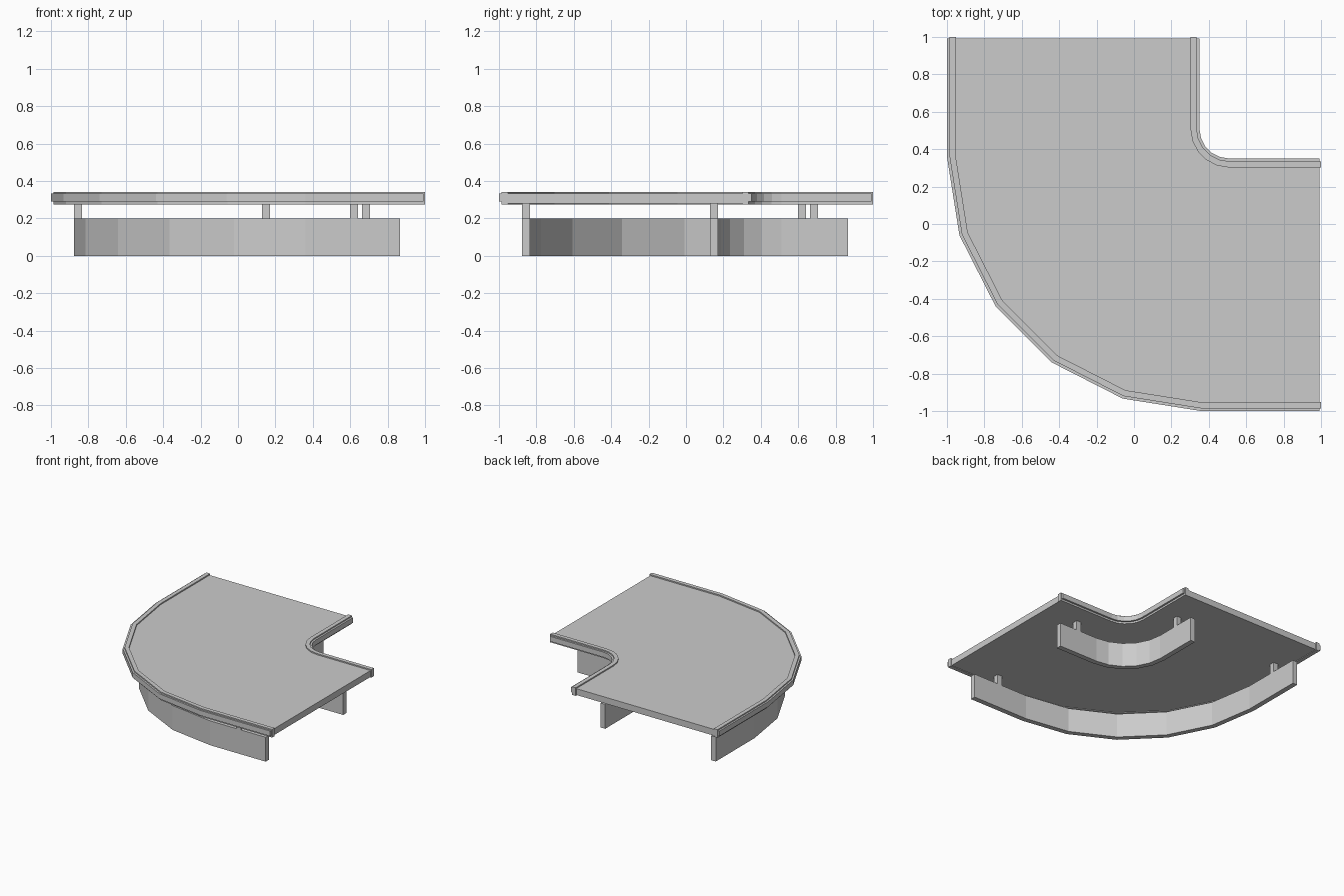
import bpy, bmesh, math

if "Cube" in bpy.data.objects:
    bpy.data.objects.remove(bpy.data.objects["Cube"])

OUT, INN = 0.36, 0.51      # arc centres (on the x = y diagonal) of outer and inner curves
SEGS = 5


def path(c, r, end):
    """Straight run, quarter arc, straight run."""
    pts = [(c - r, end)]
    for k in range(SEGS + 1):
        a = math.radians(90) * k / SEGS
        pts.append((c - r * math.cos(a), c - r * math.sin(a)))
    pts.append((end, c - r))
    return pts


def strip(name, a, b, z0, z1):
    """Solid slab between two paths with equal point counts."""
    bm = bmesh.new()
    rings = []
    for p, q in zip(a, b):
        rings.append([bm.verts.new((*p, z0)), bm.verts.new((*q, z0)),
                      bm.verts.new((*q, z1)), bm.verts.new((*p, z1))])
    for r, s in zip(rings, rings[1:]):
        for i in range(4):
            j = (i + 1) % 4
            bm.faces.new((r[i], r[j], s[j], s[i]))
    bm.faces.new(rings[0])
    bm.faces.new(rings[-1])
    bmesh.ops.recalc_face_normals(bm, faces=bm.faces)
    me = bpy.data.meshes.new(name)
    bm.to_mesh(me)
    bm.free()
    ob = bpy.data.objects.new(name, me)
    bpy.context.collection.objects.link(ob)
    return ob


def band(name, c, r0, r1, end, z0, z1):
    return strip(name, path(c, r0, end), path(c, r1, end), z0, z1)


def post(name, x, y):
    bpy.ops.mesh.primitive_cube_add(size=1, location=(x, y, 0.245))
    ob = bpy.context.object
    ob.name = name
    ob.scale = (0.042, 0.042, 0.09)


# deck plate
strip("deck", path(OUT, 1.33, 0.993), path(INN, 0.19, 0.993), 0.28, 0.332)

# edge rails with a slimmer outward lip
band("outer_rail", OUT, 1.313, 1.346, 1.0, 0.275, 0.342)
band("outer_rail_lip", OUT, 1.346, 1.36, 0.993, 0.29, 0.332)
band("inner_rail", INN, 0.175, 0.208, 1.0, 0.275, 0.342)
band("inner_rail_lip", INN, 0.16, 0.175, 0.993, 0.29, 0.332)

# curved base walls
band("outer_base_wall", OUT, 1.195, 1.237, 0.866, 0.0, 0.2)
band("inner_base_wall", INN, 0.34, 0.382, 0.866, 0.0, 0.2)

# posts joining walls to deck, mirrored over the diagonal
for label, across, along in (("outer", -0.856, 0.62), ("inner", 0.149, 0.685)):
    post(label + "_post_a", across, along)
    post(label + "_post_b", along, across)
